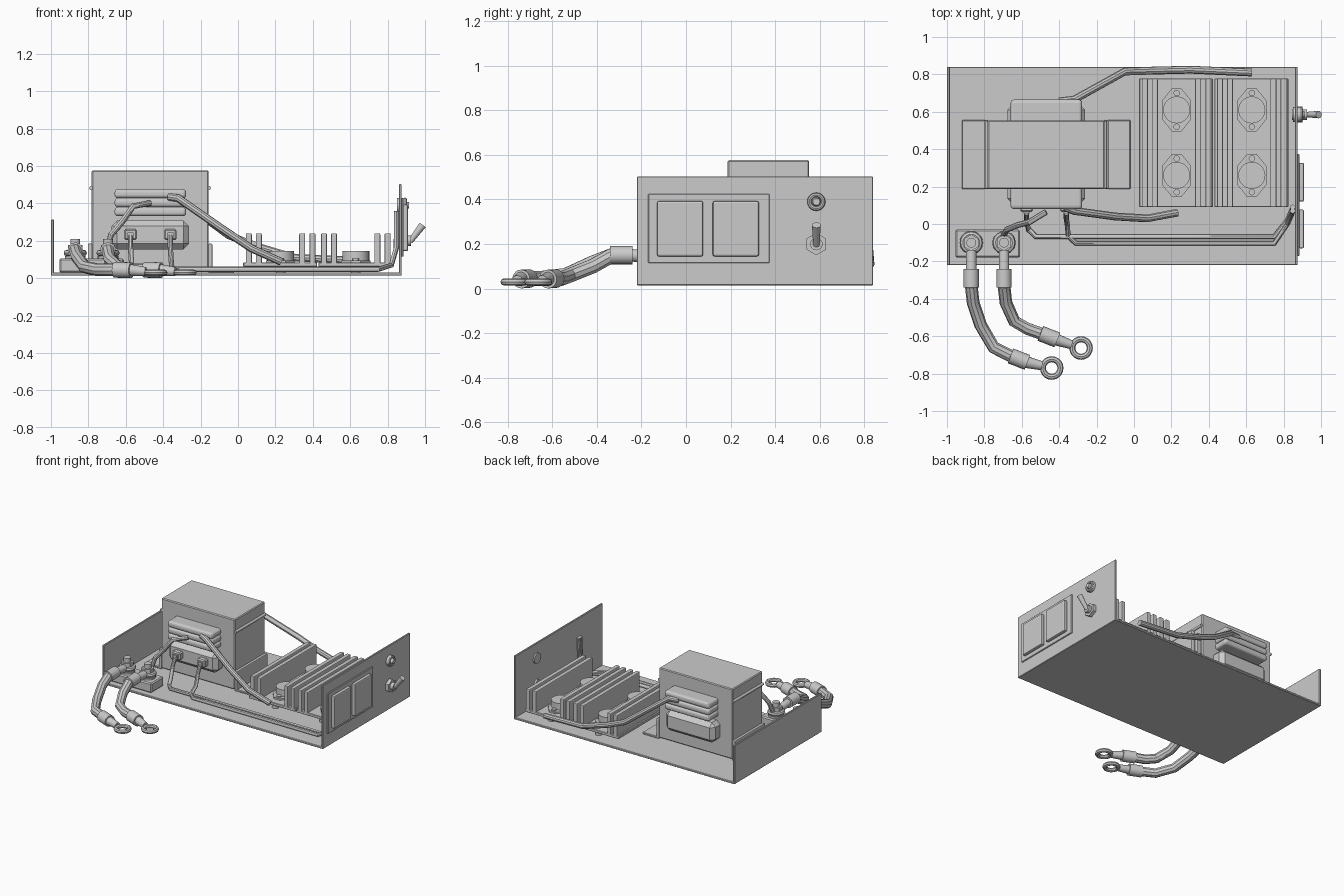
import bpy, math
from mathutils import Vector

if "Cube" in bpy.data.objects:
    bpy.data.objects.remove(bpy.data.objects["Cube"])


def box(name, x0, x1, y0, y1, z0, z1, bevel=0.0, segs=1):
    bpy.ops.mesh.primitive_cube_add(size=1, location=((x0+x1)/2, (y0+y1)/2, (z0+z1)/2))
    o = bpy.context.object
    o.name = name
    o.scale = (x1-x0, y1-y0, z1-z0)
    bpy.ops.object.transform_apply(location=False, rotation=False, scale=True)
    if bevel:
        m = o.modifiers.new("bevel", 'BEVEL')
        m.width, m.segments = bevel, segs
    return o


def smooth(o):
    bpy.ops.object.select_all(action='DESELECT')
    o.select_set(True)
    bpy.context.view_layer.objects.active = o
    bpy.ops.object.shade_smooth_by_angle(angle=math.radians(35))
    return o


def rod(name, a, b, r, sides=20, r2=None):
    a, b = Vector(a), Vector(b)
    d = b - a
    bpy.ops.mesh.primitive_cone_add(vertices=sides, radius1=r, radius2=r if r2 is None else r2,
                                    depth=d.length, location=(a+b)/2,
                                    rotation=d.to_track_quat('Z', 'Y').to_euler())
    o = bpy.context.object
    o.name = name
    return smooth(o) if sides > 8 else o


def wire(name, pts, r):
    c = bpy.data.curves.new(name, 'CURVE')
    c.dimensions = '3D'
    c.bevel_depth, c.bevel_resolution, c.use_fill_caps = r, 3, True
    s = c.splines.new('POLY')
    s.points.add(len(pts)-1)
    for p, q in zip(s.points, pts):
        p.co = (*q, 1)
    o = bpy.data.objects.new(name, c)
    bpy.context.collection.objects.link(o)
    bpy.ops.object.select_all(action='DESELECT')
    o.select_set(True)
    bpy.context.view_layer.objects.active = o
    bpy.ops.object.convert(target='MESH')
    return smooth(bpy.context.object)


def ring(name, loc, major, minor, rot=(0, 0, 0)):
    bpy.ops.mesh.primitive_torus_add(major_radius=major, minor_radius=minor, major_segments=20,
                                     minor_segments=8, location=loc, rotation=rot)
    o = bpy.context.object
    o.name = name
    return smooth(o)


def prism(name, outline, z0, z1):
    n = len(outline)
    me = bpy.data.meshes.new(name)
    me.from_pydata([(x, y, z) for z in (z0, z1) for x, y in outline], [],
                   [list(range(n))[::-1], list(range(n, 2*n))] +
                   [[i, (i+1) % n, n+(i+1) % n, n+i] for i in range(n)])
    o = bpy.data.objects.new(name, me)
    bpy.context.collection.objects.link(o)
    return o


# Chassis: floor and two end panels
box("chassis_floor", -1, .875, -.22, .84, .015, .031, .003)
box("left_panel", -1, -.985, -.22, .84, .02, .313, .003)
box("right_panel", .86, .875, -.22, .84, .02, .503, .003)

# Transformer core with mounting feet
box("transformer_core", -.782, -.158, .187, .553, .04, .577, .006)
for s, side in ((-1, "left"), (1, "right")):
    X = lambda d: -.47 + s*d
    a, b = sorted((X(.31), X(.45)))
    box(side+"_core_foot", a, b, .187, .555, .031, .046, .003)
    a, b = sorted((X(.31), X(.333)))
    box(side+"_core_upright", a, b, .187, .555, .031, .185, .006, 2)
    rod(side+"_core_foot_rivet", (X(.385), .37, .04), (X(.385), .37, .05), .026)
    rod(side+"_core_rib", (X(.314), .19, .482), (X(.314), .55, .482), .011, 12)

# Windings on the front and back of the core
for side, yo, yi in (("front", .08, .22), ("back", .665, .52)):
    a, b = sorted((yo, yi))
    for i in range(3):
        box(f"{side}_winding_turn_{i}", -.66, -.277, a, b, .332+.048*i, .38+.048*i, .018, 3)
    a, b = sorted((yo + (.025 if yo < yi else -.025), yi))
    box(side+"_lower_winding", -.677, -.262, a, b, .155, .308, .03)
for x in (-.575, -.362):
    box("winding_terminal", x-.034, x+.034, .065, .12, .205, .262, .008)
    box("winding_terminal_pin", x-.016, x+.016, .055, .07, .215, .245)

# Heat sinks with fins and power transistors
for k, x0 in enumerate((.028, .43)):
    box(f"heatsink_base_{k}", x0, x0+.395, .09, .777, .062, .084, .003)
    for x in (.03, .083, .315, .37):
        box(f"heatsink_fin_{k}", x0+x-.016, x0+x+.016, .09, .777, .065, .24, .006, 2)
    for y in (.13, .73):
        rod("heatsink_standoff", (x0+.2, y, .03), (x0+.2, y, .065), .025, 12)
    cx = x0+.2
    for cy in (.26, .61):
        prism("transistor_flange", [(cx+x, cy+y) for x, y in
              ((.078, -.05), (.078, .05), (.025, .115), (-.025, .115),
               (-.078, .05), (-.078, -.05), (-.025, -.115), (.025, -.115))], .084, .096)
        rod("transistor_cap", (cx, cy, .09), (cx, cy, .145), .072, 28)
        for d in (-.09, .09):
            rod("transistor_screw", (cx, cy+d, .09), (cx, cy+d, .106), .017, 12)

# Output terminal block and battery leads
box("terminal_block", -.955, -.61, -.18, -.03, .031, .105, .008)
leads = {
    -.87: [(-.87, -.33, .15), (-.86, -.42, .115), (-.82, -.54, .06), (-.75, -.66, .045), (-.66, -.705, .045),
           (-.57, -.74, .043), (-.44, -.77, .03)],
    -.695: [(-.695, -.33, .15), (-.685, -.42, .1), (-.64, -.52, .06), (-.57, -.56, .045), (-.5, -.585, .045),
            (-.41, -.62, .043), (-.283, -.663, .03)]}
for x, p in leads.items():
    y = -.1
    rod("post_stud", (x, y, .1), (x, y, .21), .026)
    rod("post_washer", (x, y, .1), (x, y, .118), .055)
    ring("post_lug_ring", (x, y, .135), .045, .017)
    rod("post_nut", (x, y, .14), (x, y, .178), .044, 6)
    rod("post_lug_neck", (x, -.145, .14), (x, -.25, .15), .028)
    rod("post_lug_sleeve", (x, -.24, .15), (x, -.34, .15), .041)
    wire("battery_lead", p[:5], .034)
    rod("end_lug_sleeve", p[4], p[5], .042)
    a, c = Vector(p[5]), Vector(p[6])
    d = (c-a).normalized()
    rod("end_lug_neck", a-d*.01, c-d*.055, .032, 16, .024)
    ring("end_lug_ring", c, .047, .016)

# Winding leads running to the post and heat sinks
wire("post_wire", [(-.47, .065, .402), (-.56, .01, .385), (-.62, -.005, .3), (-.68, -.03, .23),
                   (-.697, -.06, .15)], .016)
wire("front_heatsink_wire", [(-.37, .09, .435), (-.32, .07, .428), (-.1, .04, .275), (.07, .03, .16),
                             (.23, .06, .088)], .021)
wire("back_heatsink_wire", [(-.4, .655, .43), (-.32, .665, .428), (-.05, .815, .23), (.1, .82, .17),
                            (.3, .825, .11), (.63, .81, .095)], .021)
# Thin supply wires along the floor to the right panel
for k, (x, y, e) in enumerate(((-.575, -.068, 0), (-.362, -.103, .02))):
    wire(f"supply_wire_{k}", [(x, .06, .225), (x, .03, .17), (x+.005, 0, .09), (x+.01, y+.04, .05),
                              (x+.05, y, .048), (.75, y, .048), (.82, .02-e, .07), (.846, .08-e, .16),
                              (.848, .09-e, .36)], .014)

# Right panel: framed pair of rockers, lamp and toggle
box("switch_frame", .873, .884, -.17, .375, .115, .425, .003)
for y in (-.13, .12):
    box("switch_rocker", .88, .909, y, y+.207, .145, .393, .008, 2)
y = .585
rod("lamp_bezel", (.85, y, .39), (.895, y, .39), .04)
ring("lamp_ring", (.893, y, .39), .031, .01, (0, math.pi/2, 0))
rod("lamp_lens", (.88, y, .39), (.915, y, .39), .024, 20, .016)
rod("toggle_nut", (.873, y, .2), (.9, y, .2), .05, 6)
rod("toggle_bushing", (.845, y, .2), (.925, y, .2), .028)
rod("toggle_lever", (.92, y, .195), (.988, y, .285), .014, 16, .02)
